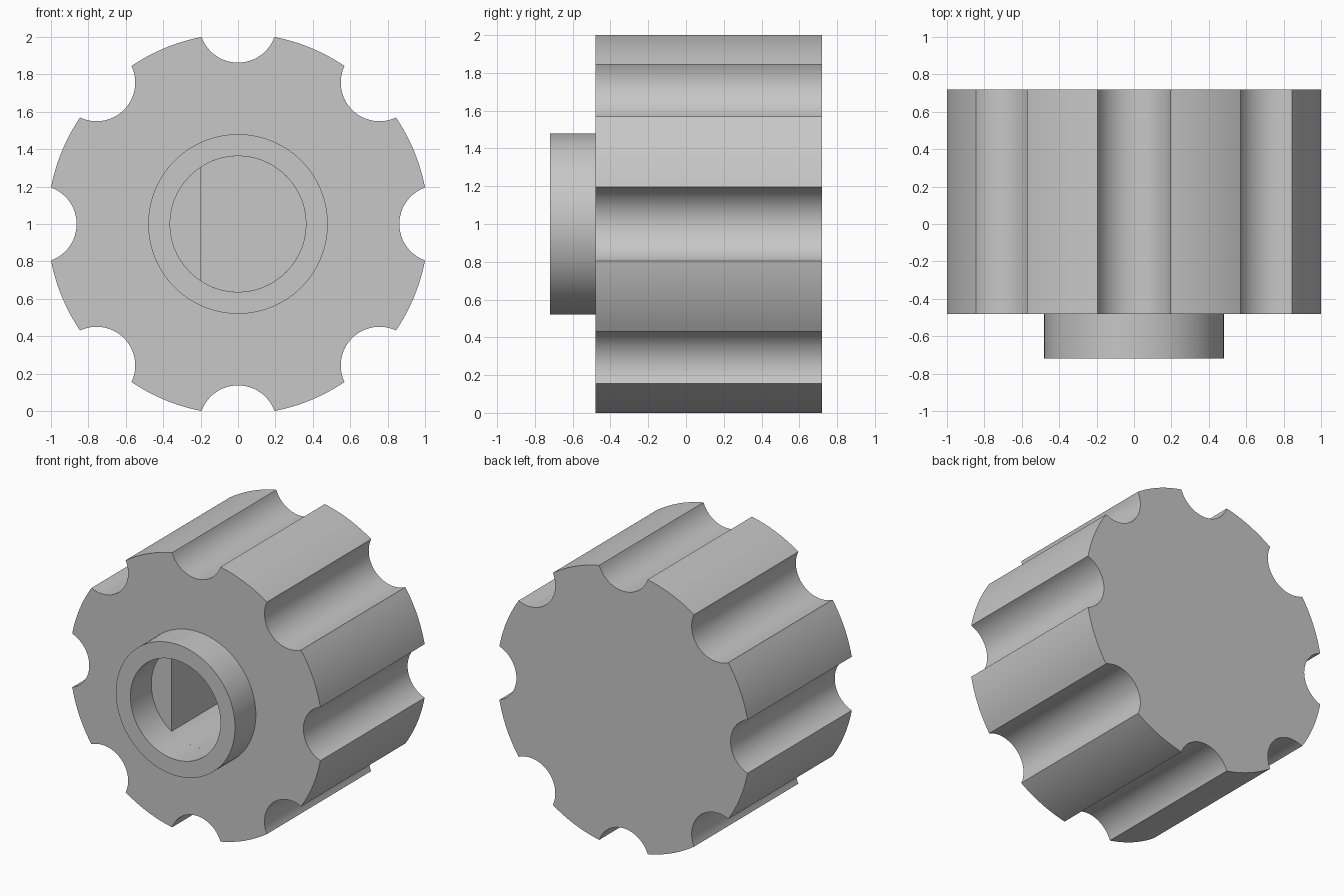
import bpy, bmesh, math
from math import sin, cos, pi, atan2, acos, hypot

cube = bpy.data.objects.get("Cube")
if cube:
    bpy.data.objects.remove(cube, do_unlink=True)

FLUTES = 8
HUB_FRONT, BODY_FRONT, BORE_END, BODY_BACK = -0.72, -0.48, 0.48, 0.72
HUB_R, BORE_R, FLAT_X = 0.48, 0.363, -0.2

grey = bpy.data.materials.new("light grey plastic")
grey.use_nodes = True
colour = (0.57, 0.57, 0.57, 1)
grey.diffuse_color = colour
grey.node_tree.nodes["Principled BSDF"].inputs["Base Color"].default_value = colour


def arc(radius, start, end, steps):
    """Points (x, z) along an arc, both ends included."""
    angles = [start + (end - start) * i / steps for i in range(steps + 1)]
    return [(radius * cos(a), radius * sin(a)) for a in angles]


def fluted_outline():
    """Round rim with evenly spaced scooped grips."""
    half, depth, radius_centre = 0.195, 0.07, 1.07
    scoop_r, rim_r = hypot(half, depth), hypot(half, 1)
    sweep, edge = atan2(half, depth), atan2(half, 1)
    scoop = [(radius_centre - x, z) for x, z in arc(scoop_r, -sweep, sweep, 24)]
    rim = arc(rim_r, edge, 2 * pi / FLUTES - edge, 12)[1:-1]
    points = []
    for k in range(FLUTES):
        c, s = cos(2 * pi * k / FLUTES), sin(2 * pi * k / FLUTES)
        points += [(x * c - z * s, x * s + z * c) for x, z in scoop + rim]
    return points


def ring(bm, points, y):
    return [bm.verts.new((x, y, z + 1)) for x, z in points]


def bridge(bm, a, b):
    for i in range(len(a)):
        j = (i + 1) % len(a)
        bm.faces.new((a[i], a[j], b[j], b[i]))


def finish(bm, name):
    bmesh.ops.recalc_face_normals(bm, faces=bm.faces)
    mesh = bpy.data.meshes.new(name)
    bm.to_mesh(mesh)
    bm.free()
    mesh.materials.append(grey)
    obj = bpy.data.objects.new(name, mesh)
    bpy.context.collection.objects.link(obj)
    bpy.ops.object.select_all(action='DESELECT')
    obj.select_set(True)
    bpy.context.view_layer.objects.active = obj
    bpy.ops.object.shade_smooth_by_angle(angle=math.radians(30))


# Fluted body with a blind D-shaped shaft hole
bm = bmesh.new()
outline = fluted_outline()
flat = acos(FLAT_X / BORE_R)
d_shape = arc(BORE_R, -flat, flat, 64)
front, back = ring(bm, outline, BODY_FRONT), ring(bm, outline, BODY_BACK)
mouth, floor = ring(bm, d_shape, BODY_FRONT), ring(bm, d_shape, BORE_END)
bridge(bm, front, back)
bridge(bm, mouth, floor)
bm.faces.new(floor)
for loops in ((front, mouth), (back,)):
    edges = [bm.edges.get((l[i - 1], l[i])) for l in loops for i in range(len(l))]
    bmesh.ops.triangle_fill(bm, edges=edges, use_beauty=True)
finish(bm, "fluted_body")

# Round collar around the shaft hole, open where it meets the body
bm = bmesh.new()
outer, inner = arc(HUB_R, 0, 2 * pi, 96)[:-1], arc(BORE_R, 0, 2 * pi, 96)[:-1]
loops = [ring(bm, outer, BODY_FRONT), ring(bm, outer, HUB_FRONT),
         ring(bm, inner, HUB_FRONT), ring(bm, inner, BODY_FRONT)]
for a, b in zip(loops, loops[1:]):
    bridge(bm, a, b)
finish(bm, "shaft_collar")
